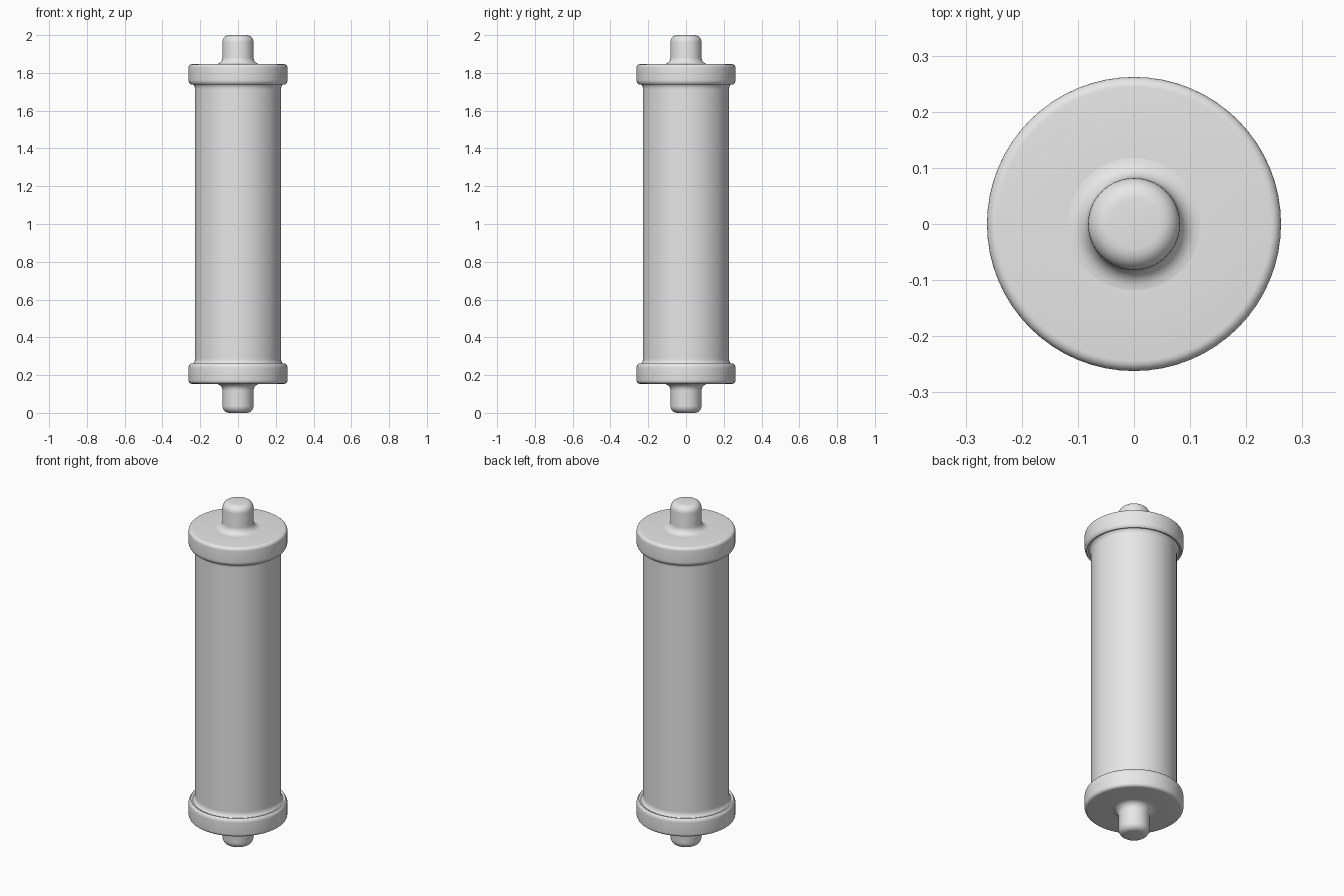
import bpy, bmesh, math

if "Cube" in bpy.data.objects:
    bpy.data.objects.remove(bpy.data.objects["Cube"])

SEGMENTS = 64
metal = bpy.data.materials.new("plain grey")
metal.diffuse_color = (0.8, 0.8, 0.8, 1)
metal.use_nodes = True
metal.node_tree.nodes["Principled BSDF"].inputs["Base Color"].default_value = metal.diffuse_color


def arc(cx, cz, radius, start, end, steps=6):
    """Points of a circular arc in the radius/height plane, angles in degrees."""
    angles = [math.radians(start + (end - start) * i / steps) for i in range(steps + 1)]
    return [(cx + radius * math.cos(a), cz + radius * math.sin(a)) for a in angles]


def lathe(name, profile, flip=False):
    """Spin a profile about z; flip mirrors it to the other end."""
    if flip:
        profile = [(r, 2 - z) for r, z in reversed(profile)]
    bm = bmesh.new()
    verts = [bm.verts.new((r, 0, z)) for r, z in profile]
    edges = [bm.edges.new(pair) for pair in zip(verts, verts[1:])]
    bmesh.ops.spin(bm, geom=verts + edges, cent=(0, 0, 0), axis=(0, 0, 1),
                   angle=math.tau, steps=SEGMENTS, use_duplicate=False)
    bmesh.ops.remove_doubles(bm, verts=bm.verts, dist=1e-5)
    bm.normal_update()
    # make sure the shell faces outward
    if sum(f.calc_center_median().xy.dot(f.normal.xy) for f in bm.faces) < 0:
        bmesh.ops.reverse_faces(bm, faces=bm.faces)
    mesh = bpy.data.meshes.new(name)
    bm.to_mesh(mesh)
    bm.free()
    mesh.materials.append(metal)
    obj = bpy.data.objects.new(name, mesh)
    bpy.context.collection.objects.link(obj)
    bpy.ops.object.select_all(action='DESELECT')
    obj.select_set(True)
    bpy.context.view_layer.objects.active = obj
    bpy.ops.object.shade_smooth_by_angle(angle=math.radians(40))


# Rounded axle pin with a fillet running into the end face
pin = [(0, 0)] + arc(0.045, 0.037, 0.037, -90, 0) + arc(0.118, 0.118, 0.036, 180, 90)

# Collar: flat end face, rounded rim, then an S-shaped shoulder down to the barrel
collar = ([(0.118, 0.154)] + arc(0.244, 0.172, 0.018, -90, 0)
          + arc(0.232, 0.238, 0.030, 0, 50) + arc(0.264, 0.284, 0.036, 228, 180))

# Straight barrel between the collars
barrel = [(0.228, 0.284), (0.228, 1.716)]

lathe("barrel", barrel)
for end, flip in (("bottom", False), ("top", True)):
    lathe(end + "_pin", pin, flip)
    lathe(end + "_collar", collar, flip)
